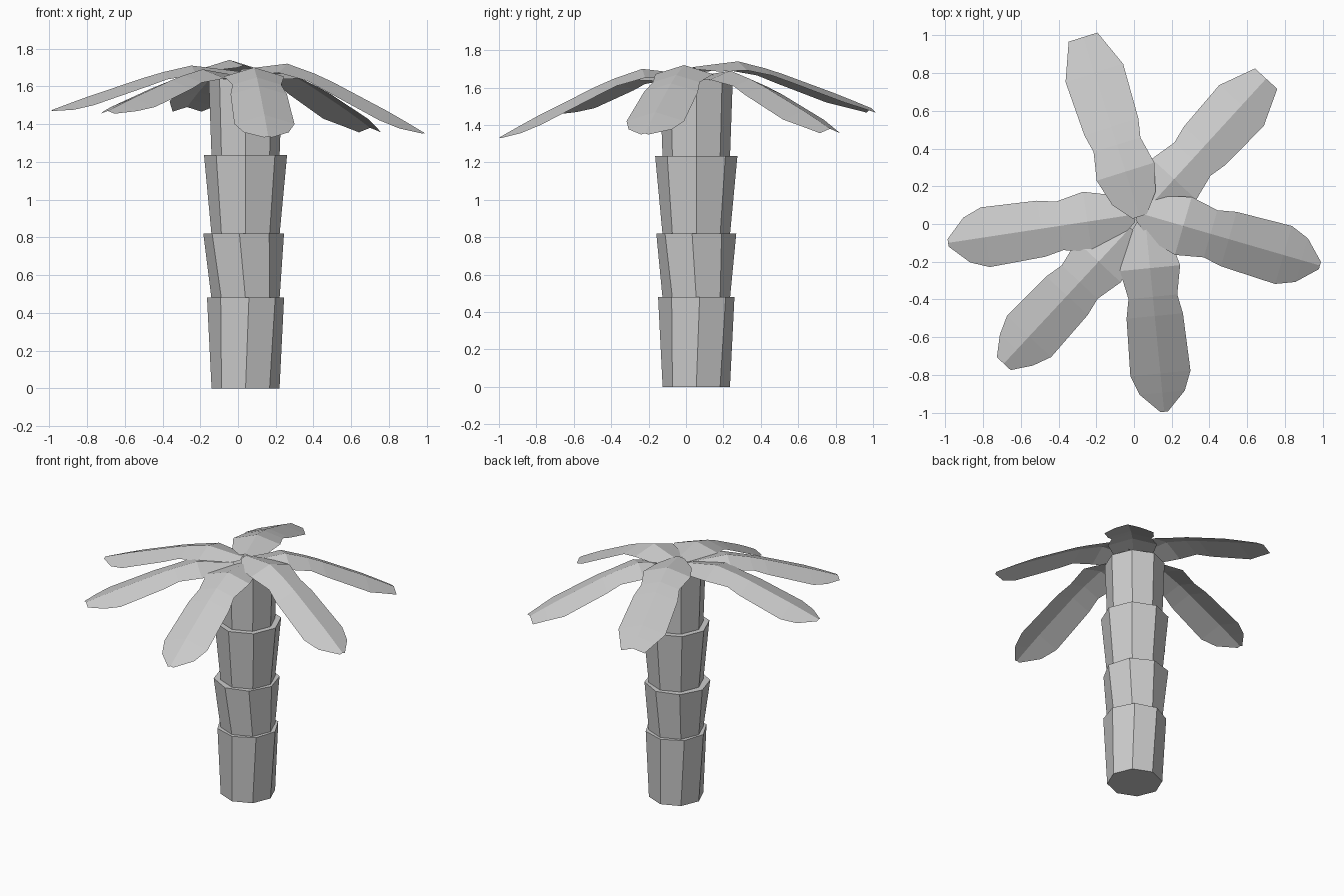
import bpy, bmesh, math
from mathutils import Vector

cube = bpy.data.objects.get("Cube")
if cube:
    bpy.data.objects.remove(cube, do_unlink=True)

# One plain colour for the whole tree
GREY = (0.6, 0.6, 0.6, 1)
grey = bpy.data.materials.new("plain_grey")
grey.use_nodes = True
grey.diffuse_color = GREY
for node in grey.node_tree.nodes:
    if node.type == 'BSDF_PRINCIPLED':
        node.inputs["Base Color"].default_value = GREY

TRUNK_CENTRE = Vector((0.04, 0.055, 0))
TRUNK_RADIUS = 0.18
TRUNK_SIDES = 8

# Half widths of a leaf by fraction of its length: hub, shoulder, waist, blade
LEAF_WIDTHS = {0: 0.04, 0.1: 0.12, 0.25: 0.16, 0.4: 0.13,
               0.5: 0.15, 0.8: 0.16, 0.9: 0.12}
CREST = 0.25  # fraction of the leaf length where it stands highest
FOLD = 0.3  # how far the leaf edges hang, relative to the half width


def finish(name, bm):
    mesh = bpy.data.meshes.new(name)
    bm.to_mesh(mesh)
    bm.free()
    mesh.materials.append(grey)
    part = bpy.data.objects.new(name, mesh)
    bpy.context.collection.objects.link(part)


def polygon_ring(bm, centre, radius, turn):
    ring = []
    for i in range(TRUNK_SIDES):
        angle = math.radians(turn) + i * math.tau / TRUNK_SIDES
        offset = Vector((math.cos(angle), math.sin(angle), 0)) * radius
        ring.append(bm.verts.new(centre + offset))
    return ring


def trunk_segment(name, bottom, top, top_radius, twist=0, lean=0):
    """Flaring eight-sided block between two heights, closed at both ends."""
    bm = bmesh.new()
    low = polygon_ring(bm, TRUNK_CENTRE + Vector((0, 0, bottom)), TRUNK_RADIUS, 0)
    high = polygon_ring(bm, TRUNK_CENTRE + Vector((lean, 0, top)), top_radius, twist)
    for i in range(TRUNK_SIDES):
        j = (i + 1) % TRUNK_SIDES
        bm.faces.new((low[i], low[j], high[j], high[i]))
    bm.faces.new(reversed(low))
    bm.faces.new(high)
    finish(name, bm)


def leaf_height(fraction, crest_height, tip_height):
    """Gentle rise from the hub to the crest, then a curved fall to the tip."""
    if fraction < CREST:
        return crest_height - 0.03 * (1 - fraction / CREST)
    fall = ((fraction - CREST) / (1 - CREST)) ** 1.2
    return crest_height + (tip_height - crest_height) * fall


def frond(name, hub, tip, crest_height, tip_height, tip_width=0.02):
    """Leaf sheet folded along a straight rib that runs from hub to tip."""
    bm = bmesh.new()
    hub, tip = Vector(hub), Vector(tip)
    side = (tip - hub).orthogonal().normalized()
    rows = []
    for fraction, half in (LEAF_WIDTHS | {1: tip_width}).items():
        spot = hub.lerp(tip, fraction)
        height = leaf_height(fraction, crest_height, tip_height)
        row = []
        for sign in (1, 0, -1):
            edge = spot + side * sign * half
            row.append(bm.verts.new((edge.x, edge.y, height - abs(sign) * FOLD * half)))
        rows.append(row)
    for inner, outer in zip(rows, rows[1:]):
        for k in range(2):
            bm.faces.new((inner[k], inner[k + 1], outer[k + 1], outer[k]))
    bmesh.ops.recalc_face_normals(bm, faces=bm.faces)
    if sum(face.normal.z for face in bm.faces) < 0:
        bmesh.ops.reverse_faces(bm, faces=bm.faces)
    finish(name, bm)


# Trunk: four stacked flaring segments
trunk_segment("trunk_base", 0, 0.48, 0.205, twist=5)
trunk_segment("trunk_lower", 0.47, 0.82, 0.215, twist=-6, lean=-0.01)
trunk_segment("trunk_middle", 0.81, 1.235, 0.22)
trunk_segment("trunk_upper", 1.22, 1.64, 0.195)

# Crown: six drooping fronds, two of them with blunt tips
frond("back_frond", (0.03, 0.04), (-0.27, 0.99), 1.74, 1.49, tip_width=0.08)
frond("back_left_frond", (0.05, 0.06), (0.7, 0.77), 1.69, 1.38, tip_width=0.08)
frond("left_frond", (0.02, 0.06), (0.985, -0.22), 1.72, 1.355)
frond("front_frond", (0.06, 0.02), (0.16, -0.995), 1.7, 1.335)
frond("front_right_frond", (-0.02, -0.02), (-0.69, -0.74), 1.69, 1.47, tip_width=0.05)
frond("right_frond", (0, 0.05), (-0.985, -0.1), 1.71, 1.475)
